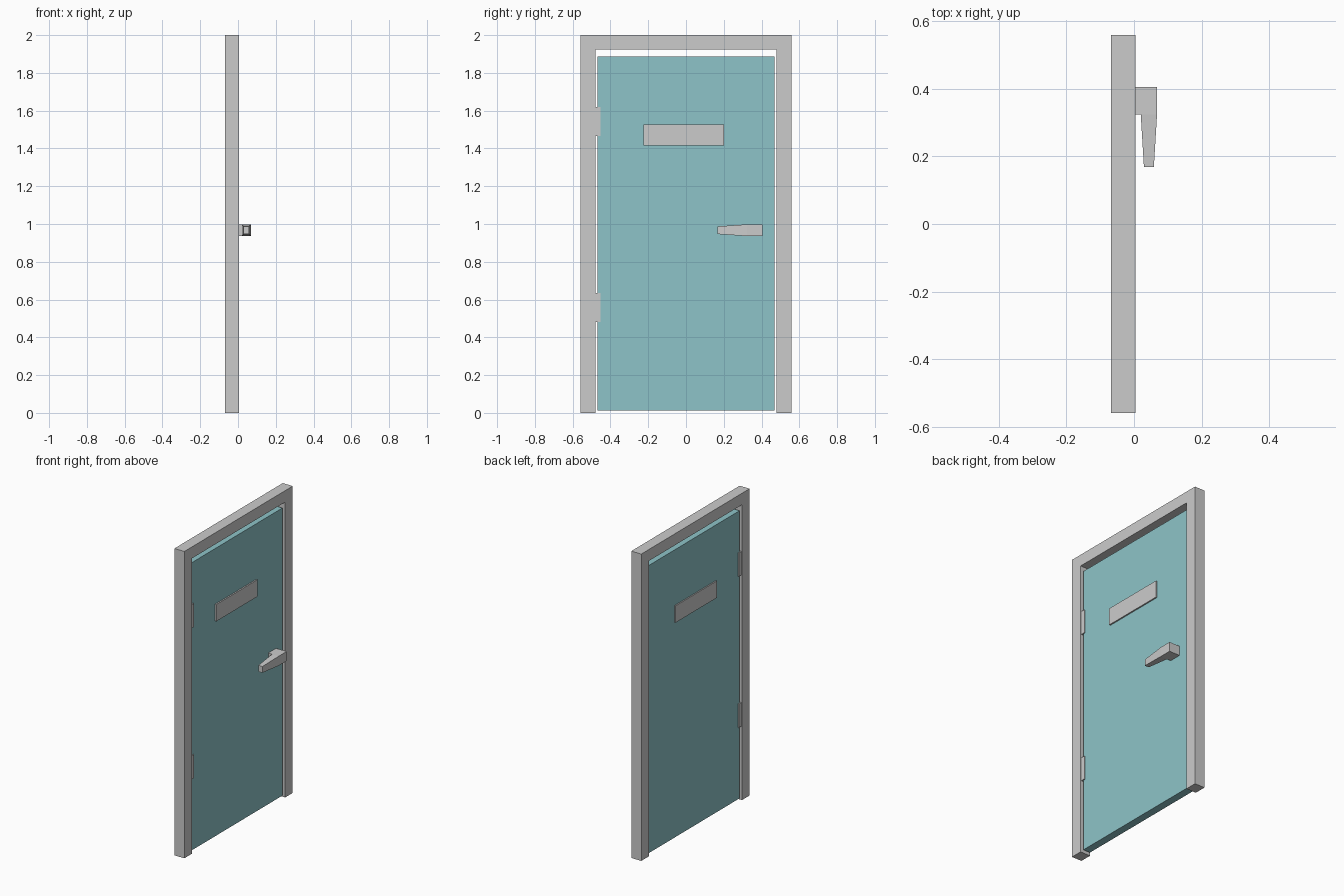
import bpy, bmesh
from mathutils import Vector

if "Cube" in bpy.data.objects:
    bpy.data.objects.remove(bpy.data.objects["Cube"])


def finish(name, bm, mat=None):
    bmesh.ops.recalc_face_normals(bm, faces=bm.faces)
    mesh = bpy.data.meshes.new(name)
    bm.to_mesh(mesh)
    bm.free()
    obj = bpy.data.objects.new(name, mesh)
    bpy.context.collection.objects.link(obj)
    if mat:
        mesh.materials.append(mat)
    return obj


def box(name, x, y, z, mat=None):
    bm = bmesh.new()
    bmesh.ops.create_cube(bm, size=1)
    for v in bm.verts:
        v.co = [lo + (c + 0.5) * (hi - lo) for c, (lo, hi) in zip(v.co, (x, y, z))]
    return finish(name, bm, mat)


def extrude(bm, faces, offset):
    """Extrude faces and return the moved vertices."""
    geom = bmesh.ops.extrude_face_region(bm, geom=faces)["geom"]
    verts = [g for g in geom if isinstance(g, bmesh.types.BMVert)]
    bmesh.ops.translate(bm, verts=verts, vec=Vector(offset))
    return verts


teal = bpy.data.materials.new("door_teal")
teal.diffuse_color = (0.27, 0.55, 0.58, 1)
teal.use_nodes = True
teal.node_tree.nodes["Principled BSDF"].inputs["Base Color"].default_value = teal.diffuse_color

# Door frame: one U-shaped outline, extruded through its depth
W, I, TOP = 0.558, 0.48, 1.925
outline = [(-W, 0), (-I, 0), (-I, TOP), (I, TOP), (I, 0), (W, 0), (W, 2), (-W, 2)]
bm = bmesh.new()
face = bm.faces.new([bm.verts.new((-0.068, y, z)) for y, z in outline])
extrude(bm, [face], (0.072, 0, 0))
finish("door_frame", bm)

# Door leaf, slightly recessed on both sides
box("door_leaf", (-0.058, -0.008), (-0.469, 0.469), (0.013, 1.888), teal)

# Plate showing on both faces of the leaf
box("door_plate", (-0.066, 0.001), (-0.225, 0.2), (1.416, 1.526))

# Hinges bridging leaf and jamb
for name, z in (("lower_hinge", 0.481), ("upper_hinge", 1.466)):
    box(name, (-0.064, -0.001), (-0.483, -0.452), (z, z + 0.154))

# Handle: stem and head sections extruded back, lever tapered towards the tip
bm = bmesh.new()
rows = [[bm.verts.new((x, 0.323, z)) for z in (0.936, 0.998)] for x in (-0.012, 0.02, 0.068)]
stem, lever = [bm.faces.new((a[0], b[0], b[1], a[1])) for a, b in zip(rows, rows[1:])]
back = bmesh.ops.duplicate(bm, geom=[stem, lever])["geom"]
bmesh.ops.translate(bm, verts=[g for g in back if isinstance(g, bmesh.types.BMVert)],
                    vec=Vector((0, 0.081, 0)))
bmesh.ops.bridge_loops(bm, edges=[e for e in bm.edges if e.is_boundary])
tip = extrude(bm, [lever], (0, -0.155, 0))
for v in tip:
    v.co.x = 0.044 + (v.co.x - 0.044) * 0.61
    v.co.z = 0.967 + (v.co.z - 0.967) * 0.66
finish("door_handle", bm)
